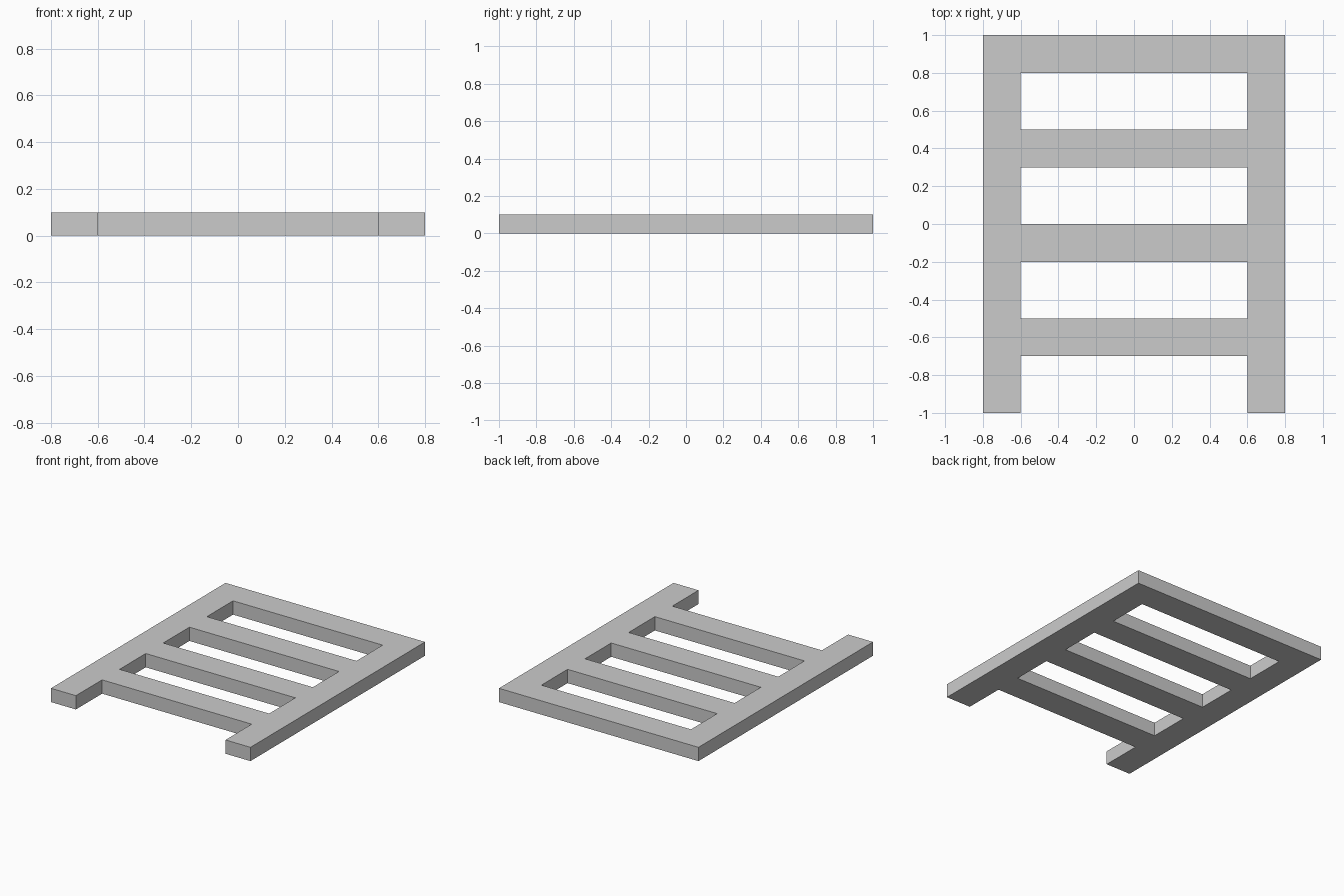
import bpy
import bmesh

if "Cube" in bpy.data.objects:
    bpy.data.objects.remove(bpy.data.objects["Cube"])

THICKNESS = 0.1
RAIL_X = [-0.8, -0.6, 0.6, 0.8]
# Rung edges along y, from the open foot end to the closed top end
ROWS_Y = [-1.0, -0.7, -0.5, -0.2, 0.0, 0.3, 0.5, 0.8, 1.0]

grey = bpy.data.materials.new("light grey")
grey.diffuse_color = (0.6, 0.6, 0.6, 1.0)
grey.use_nodes = True
grey.node_tree.nodes["Principled BSDF"].inputs["Base Color"].default_value = grey.diffuse_color

# Flat ladder outline: side rails fill every row, rungs fill every second row
bm = bmesh.new()
grid = [[bm.verts.new((x, y, 0)) for x in RAIL_X] for y in ROWS_Y]
for row in range(len(ROWS_Y) - 1):
    for col in range(3):
        if col != 1 or row % 2 == 1:
            low, high = grid[row], grid[row + 1]
            bm.faces.new((low[col], low[col + 1], high[col + 1], high[col]))

# Raise the outline into one solid slab
bottom = bm.faces[:]
top = bmesh.ops.extrude_face_region(bm, geom=bottom, use_keep_orig=True)["geom"]
bmesh.ops.translate(bm, vec=(0, 0, THICKNESS),
                    verts=[g for g in top if isinstance(g, bmesh.types.BMVert)])
bmesh.ops.recalc_face_normals(bm, faces=bm.faces)

mesh = bpy.data.meshes.new("ladder_frame")
bm.to_mesh(mesh)
bm.free()
mesh.materials.append(grey)
ladder = bpy.data.objects.new("ladder_frame", mesh)
bpy.context.collection.objects.link(ladder)
